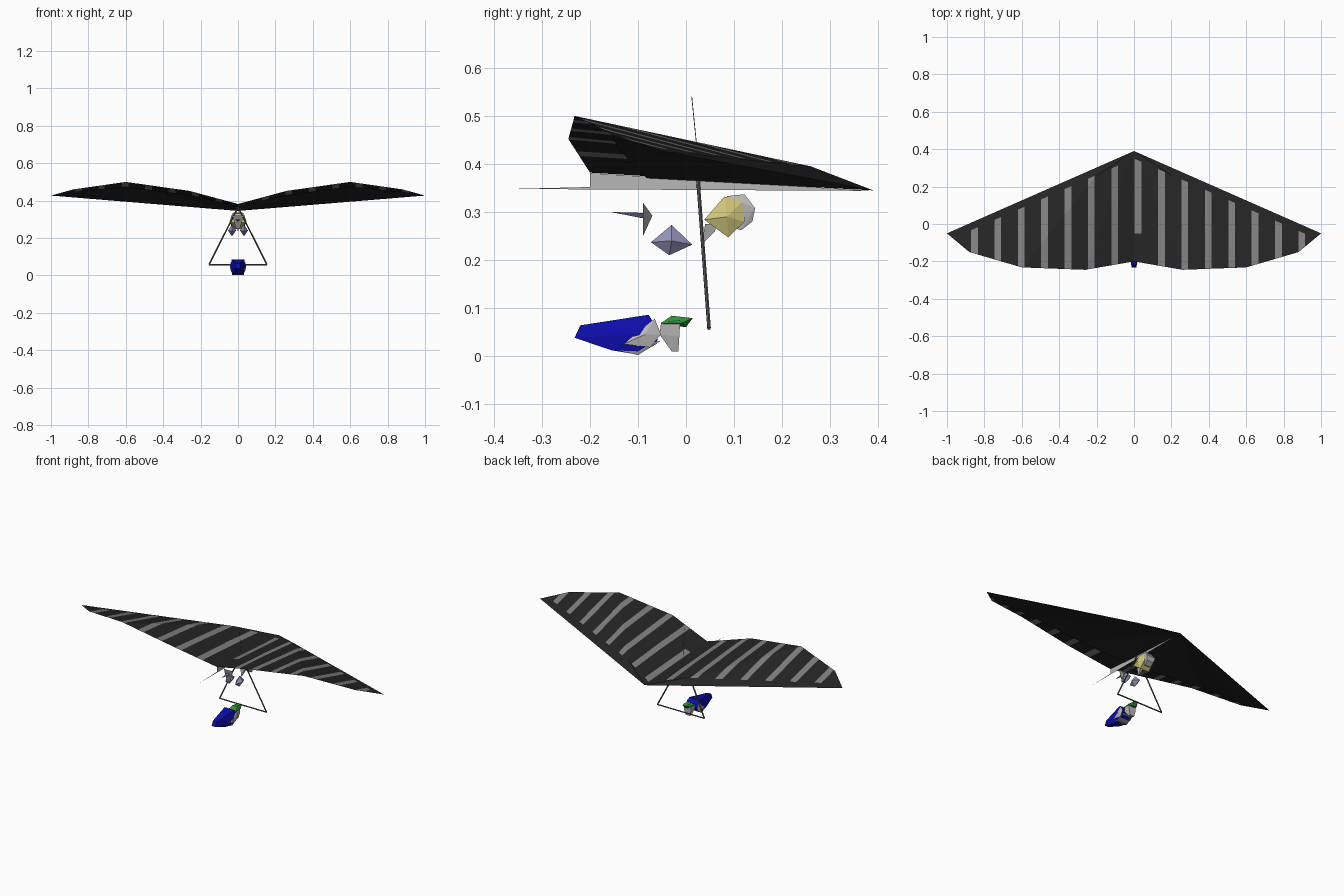
import bpy, bmesh, math
from mathutils import Vector

if "Cube" in bpy.data.objects:
    bpy.data.objects.remove(bpy.data.objects["Cube"])


def material(name, r, g, b):
    m = bpy.data.materials.new(name)
    m.diffuse_color = (r, g, b, 1)
    m.use_nodes = True
    m.node_tree.nodes["Principled BSDF"].inputs["Base Color"].default_value = m.diffuse_color
    return m


BLACK = material("sail_black", .018, .018, .018)
STRIPE = material("stripe_grey", .21, .21, .21)
LIGHT = material("light_grey", .48, .48, .48)
TUBE = material("tube_grey", .09, .09, .09)
BLUE = material("harness_blue", .004, .004, .42)
YELLOW = material("yellow", .62, .55, .2)
LAVENDER = material("lavender", .3, .3, .5)
GREEN = material("green", .03, .28, .04)
MID = material("mid_grey", .22, .22, .23)


def finish(name, bm, *mats):
    me = bpy.data.meshes.new(name)
    bm.to_mesh(me)
    bm.free()
    for m in mats:
        me.materials.append(m)
    ob = bpy.data.objects.new(name, me)
    bpy.context.collection.objects.link(ob)
    return ob


def sheet(bm, pts, tris):
    """Add triangles and their mirror image across x = 0."""
    for s in (1, -1):
        vs = [bm.verts.new((s * x, y, z)) for x, y, z in pts]
        for t in tris:
            bm.faces.new([vs[i] for i in (t if s > 0 else t[::-1])])
    bmesh.ops.remove_doubles(bm, verts=bm.verts, dist=1e-5)
    bmesh.ops.recalc_face_normals(bm, faces=bm.faces)


def hull(name, pts, mat):
    """Faceted solid around points mirrored across x = 0."""
    bm = bmesh.new()
    for x, y, z in pts:
        for s in ((1, -1) if x else (1,)):
            bm.verts.new((s * x, y, z))
    r = bmesh.ops.convex_hull(bm, input=bm.verts)
    loose = [v for v in bm.verts if not v.link_faces]
    bmesh.ops.delete(bm, geom=loose, context='VERTS')
    return finish(name, bm, mat)


def tube(name, a, b, r, mat):
    a, b = Vector(a), Vector(b)
    bm = bmesh.new()
    bmesh.ops.create_cone(bm, cap_ends=True, segments=6, radius1=r, radius2=r, depth=(b - a).length)
    ob = finish(name, bm, mat)
    ob.location = (a + b) / 2
    ob.rotation_euler = (b - a).to_track_quat('Z', 'Y').to_euler()
    return ob


# Upper sail: nose, ridge, tip, trailing edge to the root
NOSE, RIDGE, TIP = (0, .39, .345), (.2, .26, .395), (1, -.05, .427)
TRAIL = [(.88, -.15, .46), (.6, -.232, .5), (.26, -.245, .452), (0, -.2, .382)]
bm = bmesh.new()
sheet(bm, [NOSE, RIDGE, TIP] + TRAIL,
      [(0, 1, 2), (1, 3, 2), (1, 4, 3), (1, 5, 4), (0, 5, 1), (0, 6, 5)])


def cut(co, no):
    bmesh.ops.bisect_plane(bm, geom=bm.verts[:] + bm.edges[:] + bm.faces[:],
                           plane_co=co, plane_no=no)


# Stripes cut into the sail at an even pitch
HALF = .018
centres = [.022 + .125 * k for k in range(-7, 8)]
for c in centres:
    cut((c - HALF, 0, 0), (1, 0, 0))
    cut((c + HALF, 0, 0), (1, 0, 0))
for s in (1, -1):
    cut((0, .35, 0), (s * .44, 1, 0))
cut((0, -.05, 0), (0, 1, 0))
for f in bm.faces:
    p = f.calc_center_median()
    near = min(centres, key=lambda c: abs(c - p.x))
    inside = abs(p.x - near) < HALF and p.y < .35 - .44 * abs(p.x)
    if inside and not (abs(near) < .05 and p.y < -.05):
        f.material_index = 1
finish("upper_sail", bm, BLACK, STRIPE)

# Lower sail skin covering the front of the chord
bm = bmesh.new()
rear = [tuple(Vector(p).lerp(Vector((p[0], .39 - .44 * p[0], .345 + .082 * p[0])), .2)
              - Vector((0, 0, .004))) for p in TRAIL]
sheet(bm, [NOSE, TIP] + rear, [(0, 1, 2), (0, 2, 3), (0, 3, 4), (0, 4, 5)])
finish("lower_sail", bm, BLACK)

# Flat keel fin
bm = bmesh.new()
bm.faces.new([bm.verts.new((0, y, z)) for y, z in
              [(-.365, .348), (.385, .344), (-.2, .381), (-.2, .352)]])
finish("keel_fin", bm, LIGHT)

# King post and control frame
tube("king_post", (0, .03, .36), (0, .012, .54), .0008, TUBE)
APEX, CORNER = (0, .025, .365), (.155, .048, .058)
LEFT = (-CORNER[0],) + CORNER[1:]
tube("right_upright", APEX, CORNER, .004, TUBE)
tube("left_upright", APEX, LEFT, .004, TUBE)
tube("base_bar", LEFT, CORNER, .004, TUBE)

# Harness bag with grey sleeves on its sides
hull("harness_bag", [(.012, -.232, .038), (.012, -.22, .064), (.034, -.078, .086),
                     (.036, -.055, .05), (.03, -.062, .025), (.03, -.1, .003),
                     (.024, -.155, .012), (.04, -.1, .045)], BLUE)
for s in (1, -1):
    ob = hull("sleeve", [(0, -.13, .025), (0, -.065, .078), (0, -.052, .045),
                         (0, -.075, .018), (.006, -.085, .045)], LIGHT)
    ob.location.x = s * .037
hull("harness_collar", [(.026, -.14, .012), (.033, -.1, .002), (.034, -.052, .032),
                        (.028, -.1, .02)], MID)

# Head and peaked cap
hull("head", [(.024, -.052, .07), (.024, -.012, .074), (.022, -.055, .045),
              (.014, -.03, .01), (.014, -.016, .01), (.022, -.014, .04)], LIGHT)
hull("cap", [(.026, -.053, .068), (.026, -.01, .068), (.014, -.03, .084),
             (.014, .014, .079), (.008, 0, .06)], GREEN)

# Upper figure: yellow body, grey head and pale beak
hull("yellow_body", [(.038, .038, .284), (.03, .08, .332), (.025, .12, .325),
                     (.03, .122, .28), (.03, .088, .247), (.045, .085, .29)], YELLOW)
hull("upper_head", [(.026, .085, .333), (.02, .122, .337), (.03, .144, .308),
                    (.022, .138, .28), (.02, .115, .262), (.02, .09, .27)], LIGHT)
hull("pale_spike", [(0, .032, .232), (.012, .04, .275), (.012, .065, .275),
                    (.008, .06, .26)], LIGHT)

# Paired faceted feet
for s in (1, -1):
    ob = hull("foot", [(0, -.073, .237), (0, -.03, .273), (0, .013, .232),
                       (0, -.035, .21), (.022, -.03, .24)], LAVENDER)
    ob.location.x = s * .032

# Tail fin and spike
hull("tail_fin", [(.03, -.09, .32), (.01, -.09, .249), (.012, -.07, .292)], MID)
hull("tail_spike", [(0, -.157, .3), (.012, -.085, .298), (0, -.085, .286)], LAVENDER)
